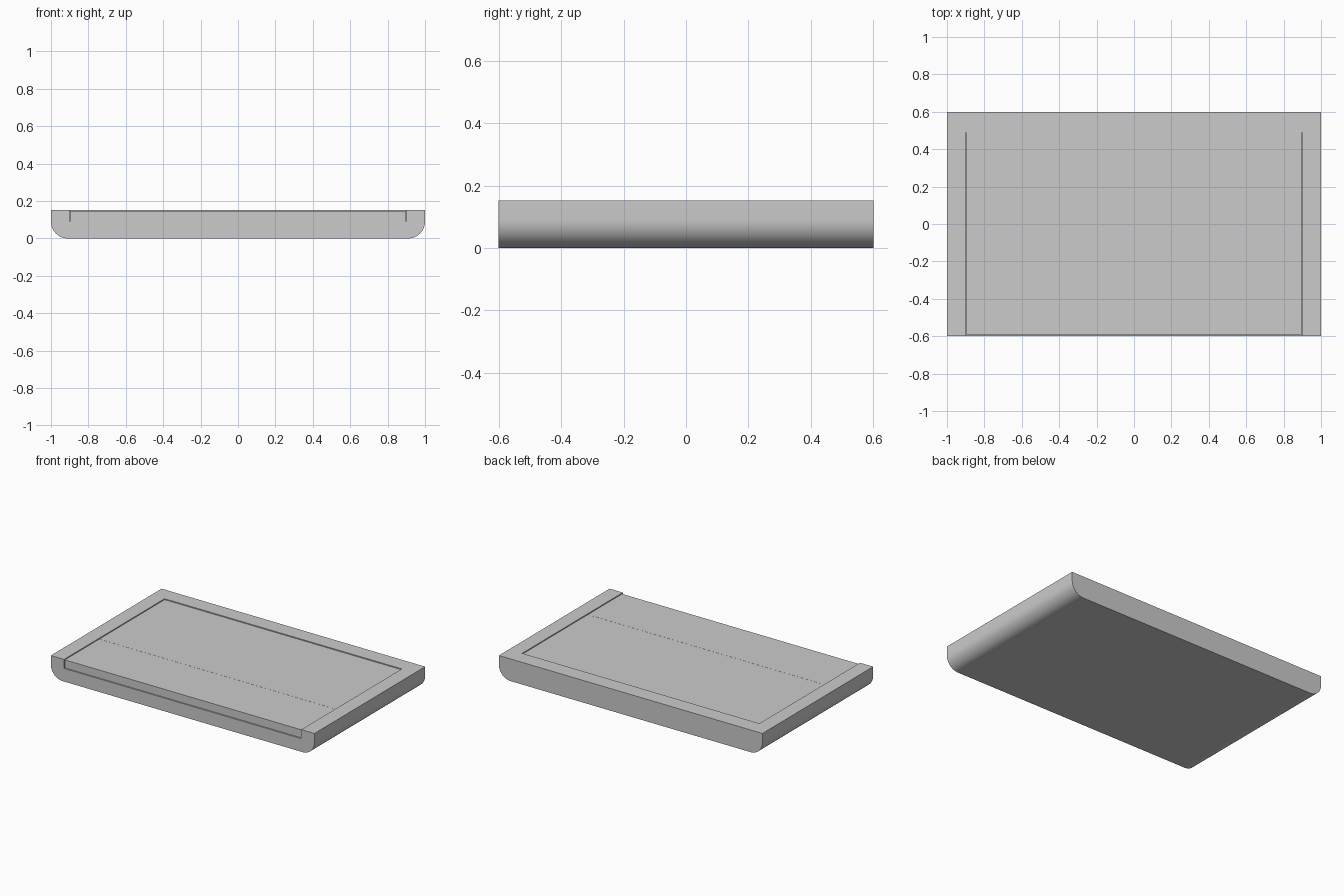
import bpy, bmesh, math

if "Cube" in bpy.data.objects:
    bpy.data.objects.remove(bpy.data.objects["Cube"])

H = 0.152   # overall height
R = 0.09    # radius of the two long lower edges


def finish(name, bm):
    bmesh.ops.recalc_face_normals(bm, faces=bm.faces[:])
    mesh = bpy.data.meshes.new(name)
    bm.to_mesh(mesh)
    bm.free()
    obj = bpy.data.objects.new(name, mesh)
    bpy.context.collection.objects.link(obj)
    return obj


def box(name, lo, hi):
    bm = bmesh.new()
    bmesh.ops.create_cube(bm, size=1)
    for v in bm.verts:
        v.co = [(a + b) / 2 + c * (b - a) for a, b, c in zip(lo, hi, v.co)]
    return finish(name, bm)


# tray body: rounded-bottom profile extruded from front to back
steps = 12
right = [(1 - R + R * math.sin(t), R - R * math.cos(t))
         for t in (i * math.pi / 2 / steps for i in range(steps + 1))] + [(1, H)]
profile = right + [(-x, z) for x, z in reversed(right)]
bm = bmesh.new()
face = bm.faces.new([bm.verts.new((x, -0.6, z)) for x, z in profile])
ext = bmesh.ops.extrude_face_region(bm, geom=[face])
for v in ext["geom"]:
    if isinstance(v, bmesh.types.BMVert):
        v.co.y = 0.6
body = finish("tray_body", bm)

# recess open at the front
cutter = box("recess_cutter", (-0.9, -0.7, 0.09), (0.9, 0.49, 0.3))
cutter.hide_render = True
cutter.hide_set(True)
cut = body.modifiers.new("recess", "BOOLEAN")
cut.operation = "DIFFERENCE"
cut.solver = "EXACT"
cut.object = cutter

bpy.context.view_layer.objects.active = body
body.select_set(True)
bpy.ops.object.modifier_apply(modifier=cut.name)
bpy.ops.object.shade_smooth_by_angle(angle=math.radians(30))
bpy.data.objects.remove(cutter)

# two cover panels sitting just below the rim, split by a hairline seam
for name, y0, y1 in (("front_panel", -0.592, -0.2205), ("rear_panel", -0.2195, 0.489)):
    box(name, (-0.899, y0, 0.091), (0.899, y1, H - 0.006))
